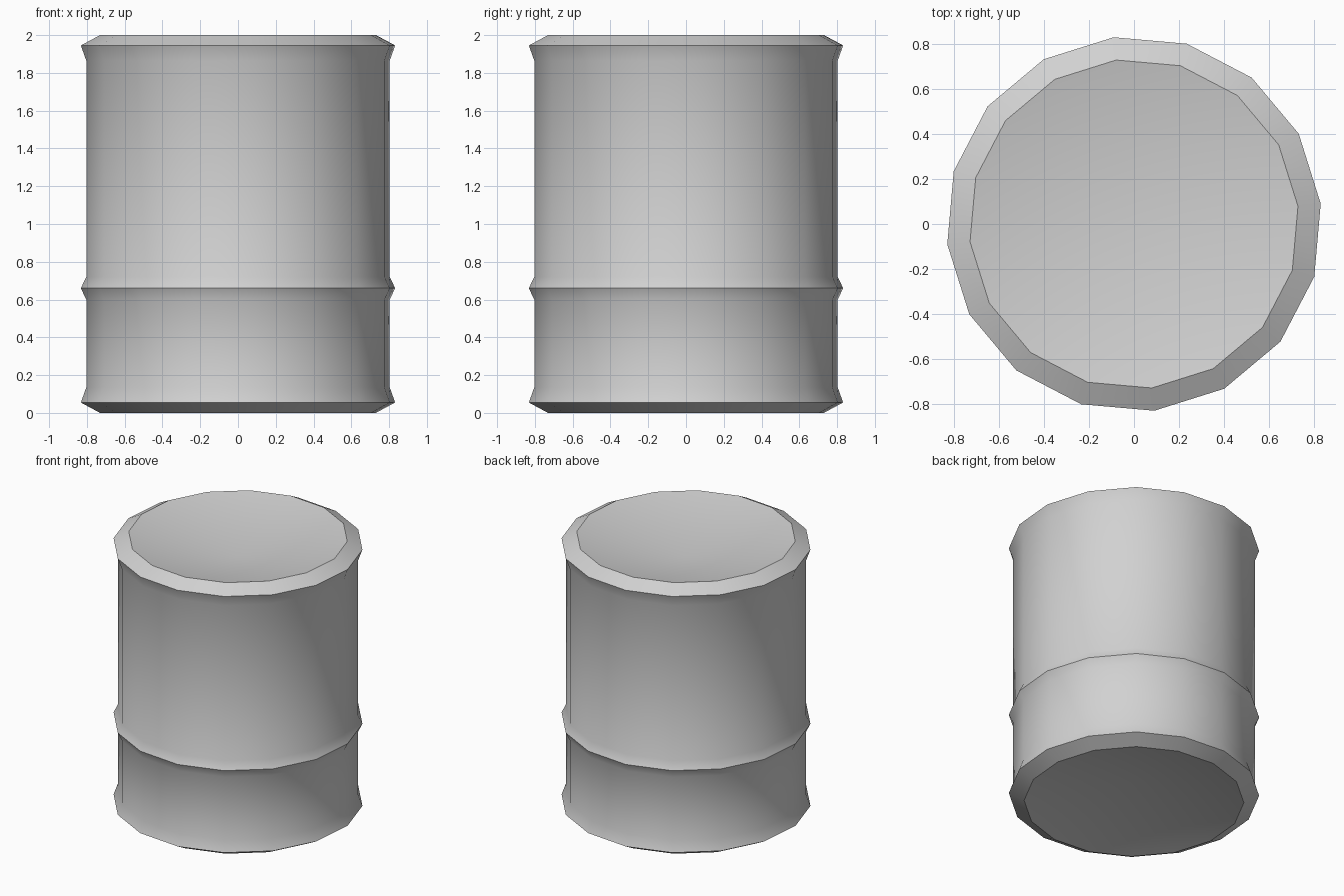
import bpy
import bmesh
import math

cube = bpy.data.objects.get("Cube")
if cube:
    bpy.data.objects.remove(cube, do_unlink=True)

SIDES = 16
TURN = math.radians(6.2)
RIM, BODY, CAP = 0.837, 0.808, 0.735
DISH = 0.15  # how far each end sinks in at its centre

# Radius and height of each ring, from the base up
profile = [
    (CAP, 0.0), (RIM, 0.055), (BODY, 0.135),        # bottom rim
    (BODY, 0.60), (RIM, 0.66), (BODY, 0.72),        # middle hoop
    (BODY, 1.865), (RIM, 1.945), (CAP, 2.0),        # top rim
]

# Plain painted metal
grey = bpy.data.materials.new("light_grey_metal")
grey.use_nodes = True
colour = (0.64, 0.64, 0.64, 1.0)
grey.diffuse_color = colour
grey.node_tree.nodes["Principled BSDF"].inputs["Base Color"].default_value = colour

# Lathe the barrel shell
bm = bmesh.new()
rings = []
for radius, z in profile:
    angles = [TURN + math.tau * i / SIDES for i in range(SIDES)]
    rings.append([bm.verts.new((radius * math.cos(a), radius * math.sin(a), z))
                  for a in angles])
for low, high in zip(rings, rings[1:]):
    for i in range(SIDES):
        j = (i + 1) % SIDES
        bm.faces.new((low[i], low[j], high[j], high[i]))

# Close both ends with shallow sunken dishes
for ring, z in ((rings[0][::-1], DISH), (rings[-1], 2.0 - DISH)):
    centre = bm.verts.new((0, 0, z))
    for i in range(SIDES):
        bm.faces.new((ring[i], ring[(i + 1) % SIDES], centre))

mesh = bpy.data.meshes.new("barrel")
bm.to_mesh(mesh)
bm.free()
mesh.materials.append(grey)
barrel = bpy.data.objects.new("barrel", mesh)
bpy.context.collection.objects.link(barrel)

# Smooth sides, crisp rim and hoop edges
bpy.ops.object.select_all(action="DESELECT")
barrel.select_set(True)
bpy.context.view_layer.objects.active = barrel
bpy.ops.object.shade_smooth_by_angle(angle=math.radians(35))
